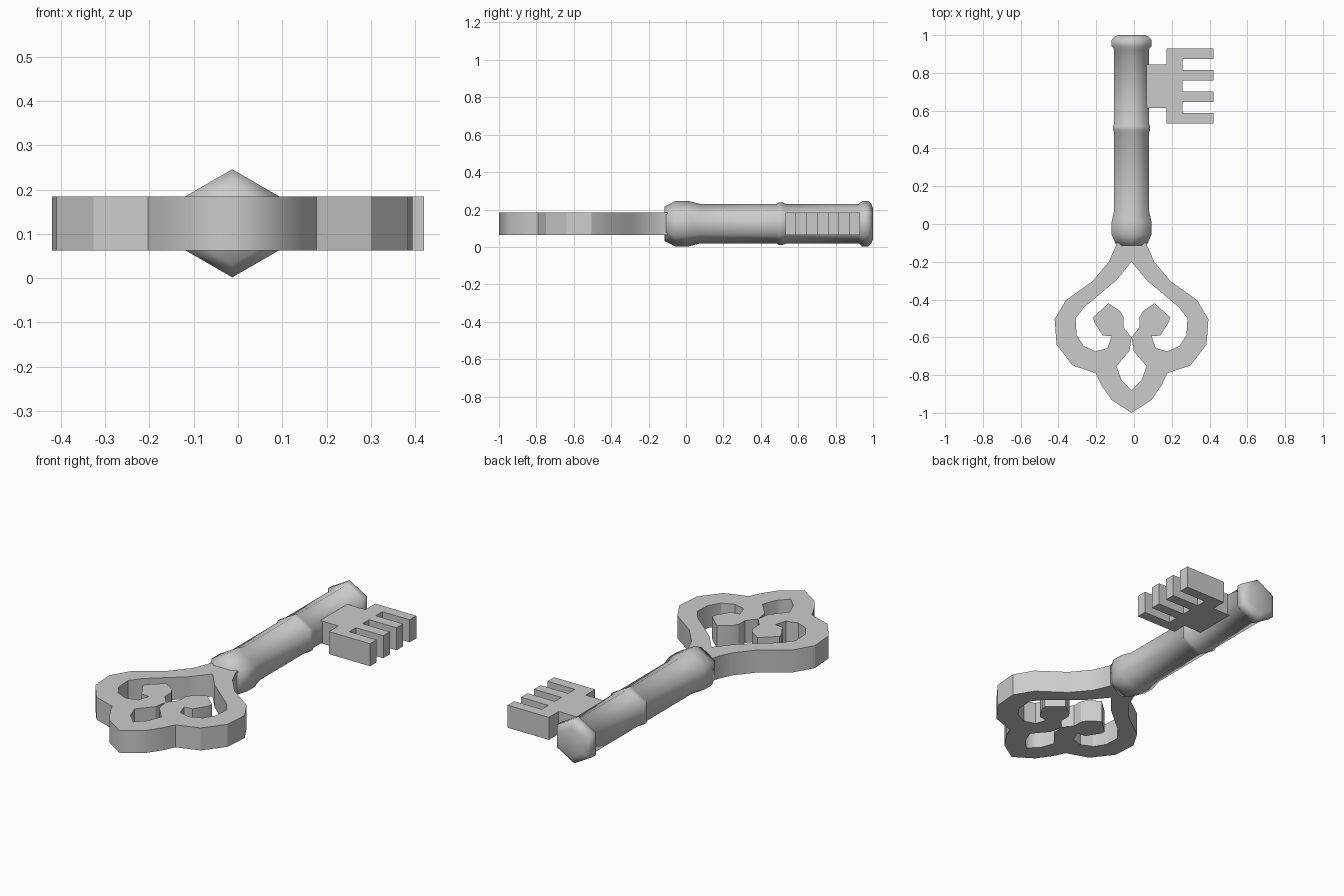
import bpy, bmesh, math

if "Cube" in bpy.data.objects:
    bpy.data.objects.remove(bpy.data.objects["Cube"])

CX, CZ = -0.013, 0.124      # shaft axis
Z0, Z1 = 0.063, 0.185       # flat plate heights


def make_object(name, bm):
    bmesh.ops.recalc_face_normals(bm, faces=bm.faces)
    mesh = bpy.data.meshes.new(name)
    bm.to_mesh(mesh)
    bm.free()
    obj = bpy.data.objects.new(name, mesh)
    bpy.context.collection.objects.link(obj)
    return obj


def plate(name, outline, open_on_axis=False):
    """Extrude an outline between Z0 and Z1; optionally no walls along x = 0."""
    bm = bmesh.new()
    low = [bm.verts.new((x, y, Z0)) for x, y in outline]
    top = [bm.verts.new((x, y, Z1)) for x, y in outline]
    bm.faces.new(low[::-1])
    bm.faces.new(top)
    n = len(outline)
    for i in range(n):
        j = (i + 1) % n
        if open_on_axis and outline[i][0] == 0 and outline[j][0] == 0:
            continue
        bm.faces.new((low[i], low[j], top[j], top[i]))
    return make_object(name, bm)


# Shaft: six-sided turned profile (y, radius)
profile = [(-0.115, 0.092), (-0.055, 0.122), (0.01, 0.122), (0.075, 0.106),
           (0.485, 0.106), (0.498, 0.114), (0.515, 0.114), (0.535, 0.106),
           (0.925, 0.106), (0.942, 0.122), (0.975, 0.121), (0.99, 0.107),
           (1.0, 0.082)]
bm = bmesh.new()
rings = []
for y, r in profile:
    rings.append([bm.verts.new((CX + r * math.sin(k * math.pi / 3), y,
                                CZ + r * math.cos(k * math.pi / 3)))
                  for k in range(6)])
for a, b in zip(rings, rings[1:]):
    for k in range(6):
        m = (k + 1) % 6
        bm.faces.new((a[k], a[m], b[m], b[k]))
bm.faces.new(rings[0])
bm.faces.new(rings[-1])
for f in bm.faces:
    f.smooth = True
make_object("shaft", bm)

# Bow: right half of the scrolled handle, mirrored
outer = [(0, -0.10), (0.083, -0.10), (0.083, -0.115), (0.12, -0.20),
         (0.205, -0.302), (0.347, -0.403), (0.407, -0.505), (0.397, -0.638),
         (0.313, -0.748), (0.19, -0.79), (0.158, -0.855), (0.105, -0.932), (0, -1)]
lower_hole = [(0, -0.88), (0.053, -0.826), (0.08, -0.753), (0.011, -0.672), (0, -0.60)]
curl = [(0.042, -0.547), (0.042, -0.493), (0.062, -0.46), (0.122, -0.42),
        (0.203, -0.493), (0.198, -0.518), (0.153, -0.59), (0.106, -0.594),
        (0.127, -0.657), (0.19, -0.674), (0.254, -0.646), (0.291, -0.588),
        (0.296, -0.50), (0.25, -0.44), (0.08, -0.297), (0, -0.20)]
bow = plate("bow", outer + lower_hole + curl, open_on_axis=True)
bow.location.x = CX
mirror = bow.modifiers.new("mirror", 'MIRROR')
mirror.use_axis[0] = True

# Bit: neck, spine and four evenly spaced teeth
y0, step = 0.532, 0.397 / 7
neck, spine, tip = 0.173, 0.256, 0.42
bit = [(0.03, 0.845), (0.03, 0.613), (neck, 0.613), (neck, y0)]
for i in range(4):
    lo = y0 + 2 * i * step
    hi = lo + step
    if i > 0:
        bit.append((spine, lo))
    bit += [(tip, lo), (tip, hi)]
    if i < 3:
        bit.append((spine, hi))
bit += [(neck, y0 + 7 * step), (neck, 0.845)]
plate("bit", bit)

# Soft shading on the bow's gentle bends only
bpy.ops.object.select_all(action='DESELECT')
bow.select_set(True)
bpy.context.view_layer.objects.active = bow
bpy.ops.object.shade_smooth_by_angle(angle=math.radians(30))
